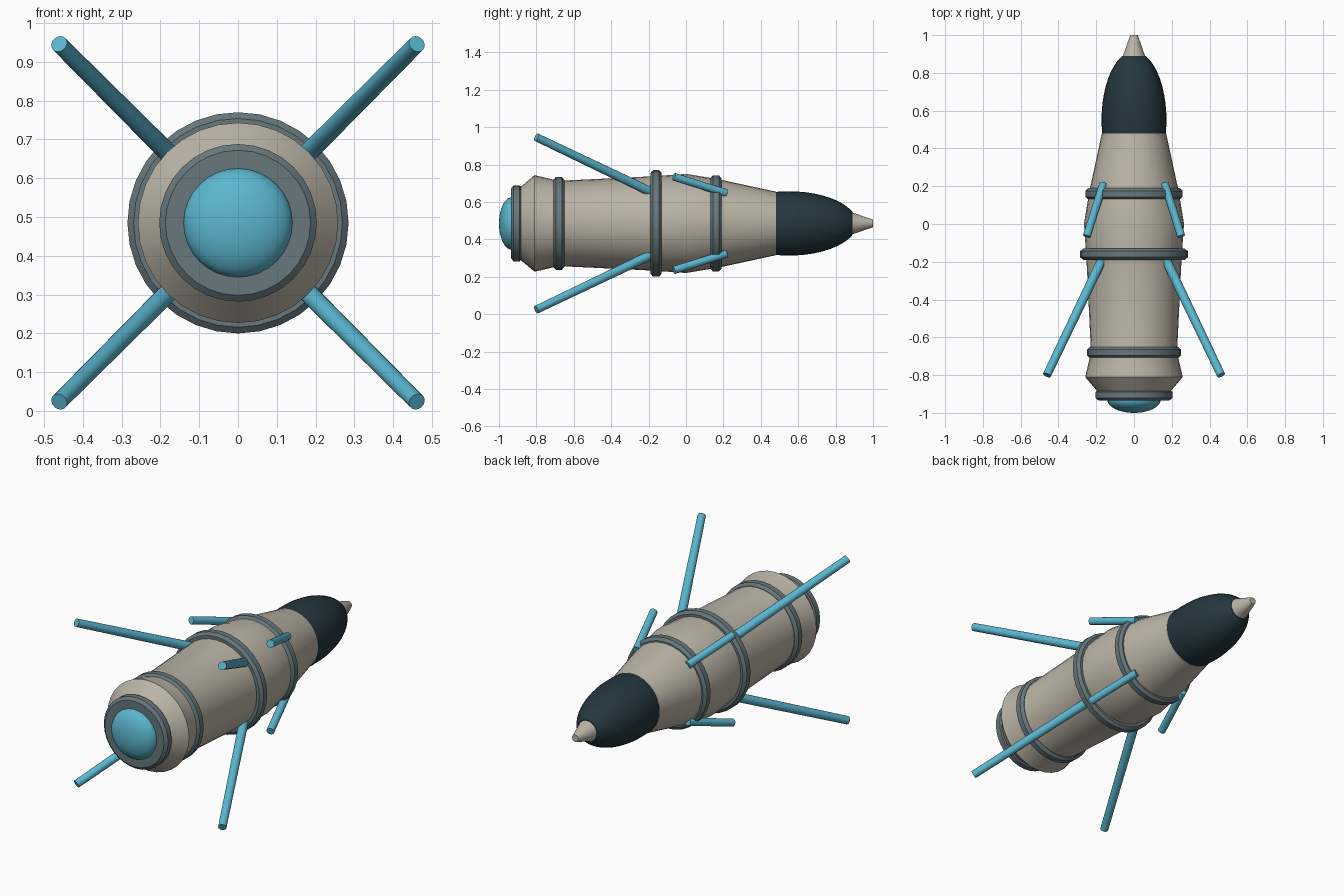
import bpy
import bmesh
from math import pi, sin, cos, sqrt, radians
from mathutils import Vector

if "Cube" in bpy.data.objects:
    bpy.data.objects.remove(bpy.data.objects["Cube"], do_unlink=True)

AXIS_Z = 0.485
SIDES = 32


def material(name, rgb):
    mat = bpy.data.materials.new(name)
    mat.use_nodes = True
    mat.diffuse_color = (*rgb, 1)
    bsdf = next(n for n in mat.node_tree.nodes if n.type == "BSDF_PRINCIPLED")
    bsdf.inputs["Base Color"].default_value = (*rgb, 1)
    return mat


BEIGE = material("warm beige", (0.50, 0.46, 0.385))
DARK = material("dark navy", (0.018, 0.038, 0.050))
GREY = material("slate grey", (0.135, 0.185, 0.20))
CYAN = material("light cyan", (0.105, 0.47, 0.63))


def finish(name, bm, mat, angle=30):
    bmesh.ops.recalc_face_normals(bm, faces=bm.faces)
    mesh = bpy.data.meshes.new(name)
    bm.to_mesh(mesh)
    bm.free()
    mesh.materials.append(mat)
    obj = bpy.data.objects.new(name, mesh)
    bpy.context.collection.objects.link(obj)
    bpy.ops.object.select_all(action="DESELECT")
    obj.select_set(True)
    bpy.context.view_layer.objects.active = obj
    bpy.ops.object.shade_smooth_by_angle(angle=radians(angle))
    return obj


def lathe(name, profile, mat, angle=30):
    """Closed turned solid along y from (y, radius) pairs."""
    bm = bmesh.new()
    loops = []
    for y, r in profile:
        loops.append([bm.verts.new((r * sin(2 * pi * i / SIDES), y,
                                    AXIS_Z + r * cos(2 * pi * i / SIDES)))
                      for i in range(SIDES)])
    for a, b in zip(loops, loops[1:]):
        for i in range(SIDES):
            j = (i + 1) % SIDES
            bm.faces.new((a[i], a[j], b[j], b[i]))
    bm.faces.new(loops[0])
    bm.faces.new(loops[-1])
    return finish(name, bm, mat, angle)


def rod(name, start, end, r_start, r_end):
    """Round strut between two points."""
    a, b = Vector(start), Vector(end)
    turn = (b - a).to_track_quat("Z", "Y").to_matrix().to_4x4()
    turn.translation = (a + b) / 2
    bm = bmesh.new()
    bmesh.ops.create_cone(bm, cap_ends=True, segments=16, radius1=r_start,
                          radius2=r_end, depth=(b - a).length, matrix=turn)
    return finish(name, bm, CYAN, 40)


# Hull and nose
lathe("hull", [(-0.92, 0.165), (-0.81, 0.258), (-0.68, 0.228), (-0.18, 0.252),
               (0.0, 0.265), (0.18, 0.235), (0.48, 0.17)], BEIGE, 25)
nose = [(y, 0.172 * sqrt(1 - ((y - 0.55) / 0.364) ** 2))
        for y in (0.48 + 0.41 * sin(pi / 2 * k / 12) for k in range(13))]
lathe("nose_cone", nose, DARK)
lathe("nose_tip", [(0.885, 0.06), (1.0, 0.02)], BEIGE)

# Chamfered bands around the hull
for name, y, r in (("tail_band", -0.905, 0.203), ("rear_band", -0.68, 0.248),
                   ("middle_band", -0.16, 0.285), ("front_band", 0.16, 0.257)):
    lathe(name, [(y - 0.03, r - 0.016), (y - 0.016, r), (y + 0.016, r),
                 (y + 0.03, r - 0.016)], GREY, 20)

# Domed light at the end
dome = [(-0.93 - 0.07 * sin(t), 0.141 * cos(t))
        for t in (pi / 2 * k / 10 for k in range(10))]
lathe("engine_dome", dome + [(-1.0, 0.002)], CYAN)

# Four long and four short struts, mirrored on both axes
for sx, side in ((1, "left"), (-1, "right")):
    for sz, level in ((1, "upper"), (-1, "lower")):
        def at(offset, y):
            return (sx * offset, y, AXIS_Z + sz * offset)
        rod(f"long_strut_{level}_{side}", at(0.172, -0.195), at(0.461, -0.80), 0.025, 0.022)
        rod(f"short_strut_{level}_{side}", at(0.162, 0.215), at(0.25, -0.065), 0.021, 0.021)
